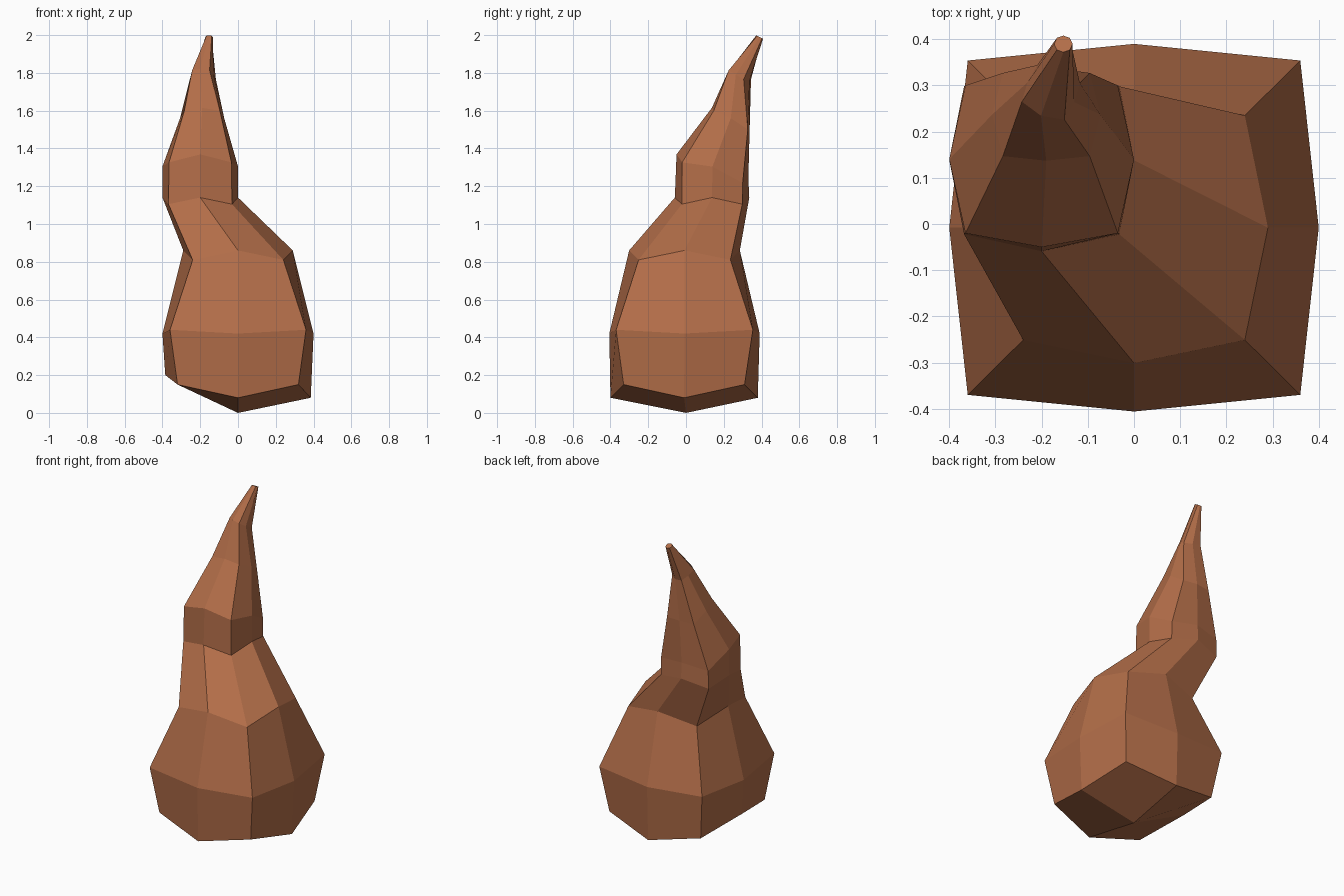
import bpy
import bmesh
from mathutils import Matrix, Vector

default_cube = bpy.data.objects.get("Cube")
if default_cube:
    bpy.data.objects.remove(default_cube, do_unlink=True)

# Eight directions of a squarish ring, counter-clockwise from the front
DIRECTIONS = [(0, -1), (1, -1), (1, 0), (1, 1), (0, 1), (-1, 1), (-1, 0), (-1, -1)]


def add_ring(mesh, centre, corner, middle, corner_z, middle_z, tilt=0.0, turn=0.0):
    """Rounded-square ring; corners and side middles have their own size and height."""
    rotation = Matrix.Rotation(turn, 2)
    ring = []
    for sign_x, sign_y in DIRECTIONS:
        is_corner = sign_x != 0 and sign_y != 0
        half_x, half_y = corner if is_corner else middle
        height = corner_z if is_corner else middle_z
        local = Vector((sign_x * half_x, sign_y * half_y))
        flat = rotation @ local + Vector(centre)
        ring.append(mesh.verts.new((flat.x, flat.y, height + tilt * local.y)))
    return ring


def bridge(mesh, lower, upper):
    """Band of quads between two neighbouring rings."""
    count = len(lower)
    for i in range(count):
        j = (i + 1) % count
        mesh.faces.new((lower[i], lower[j], upper[j], upper[i]))


def make_material(name, colour):
    material = bpy.data.materials.new(name)
    material.use_nodes = True
    material.diffuse_color = colour
    shader = next(n for n in material.node_tree.nodes if n.type == "BSDF_PRINCIPLED")
    shader.inputs["Base Color"].default_value = colour
    return material


mesh = bmesh.new()

# Bulbous base
foot = add_ring(mesh, (0, -0.01), (0.32, 0.32), (0.385, 0.39), 0.15, 0.08)
belly = add_ring(mesh, (0, -0.008), (0.36, 0.362), (0.4, 0.398), 0.44, 0.42)
shoulder = add_ring(mesh, (0, -0.008), (0.24, 0.243), (0.29, 0.293), 0.81, 0.86)

# Neck shifted sideways and back
neck = add_ring(mesh, (-0.2, 0.138), (0.168, 0.16), (0.2, 0.197), 1.105, 1.14)
collar = add_ring(mesh, (-0.2, 0.14), (0.165, 0.16), (0.2, 0.19), 1.272, 1.304, tilt=-0.34)

# Tapering spike that leans back
spike = add_ring(mesh, (-0.19, 0.237), (0.094, 0.09), (0.117, 0.1), 1.55, 1.56, tilt=-0.55)
upper_spike = add_ring(mesh, (-0.18, 0.285), (0.05, 0.043), (0.055, 0.055),
                       1.79, 1.79, tilt=-0.55, turn=-0.4)
tip = add_ring(mesh, (-0.153, 0.39), (0.014, 0.013), (0.02, 0.018), 1.99, 1.99, tilt=-0.5)

rings = [foot, belly, shoulder, neck, collar, spike, upper_spike, tip]
for lower, upper in zip(rings, rings[1:]):
    bridge(mesh, lower, upper)
mesh.faces.new(tip)

# Dented lower edge on one side, then the pointed underside
foot[DIRECTIONS.index((-1, 0))].co.z = 0.2
point = mesh.verts.new((0, 0, 0))
for i in range(0, len(foot), 2):
    mesh.faces.new((point, foot[(i + 2) % len(foot)], foot[i + 1], foot[i]))

# Finish as one flat-shaded object
mesh.normal_update()
data = bpy.data.meshes.new("twisted_spire")
mesh.to_mesh(data)
mesh.free()
data.materials.append(make_material("warm brown", (0.45, 0.155, 0.066, 1.0)))
spire = bpy.data.objects.new("twisted_spire", data)
bpy.context.collection.objects.link(spire)
